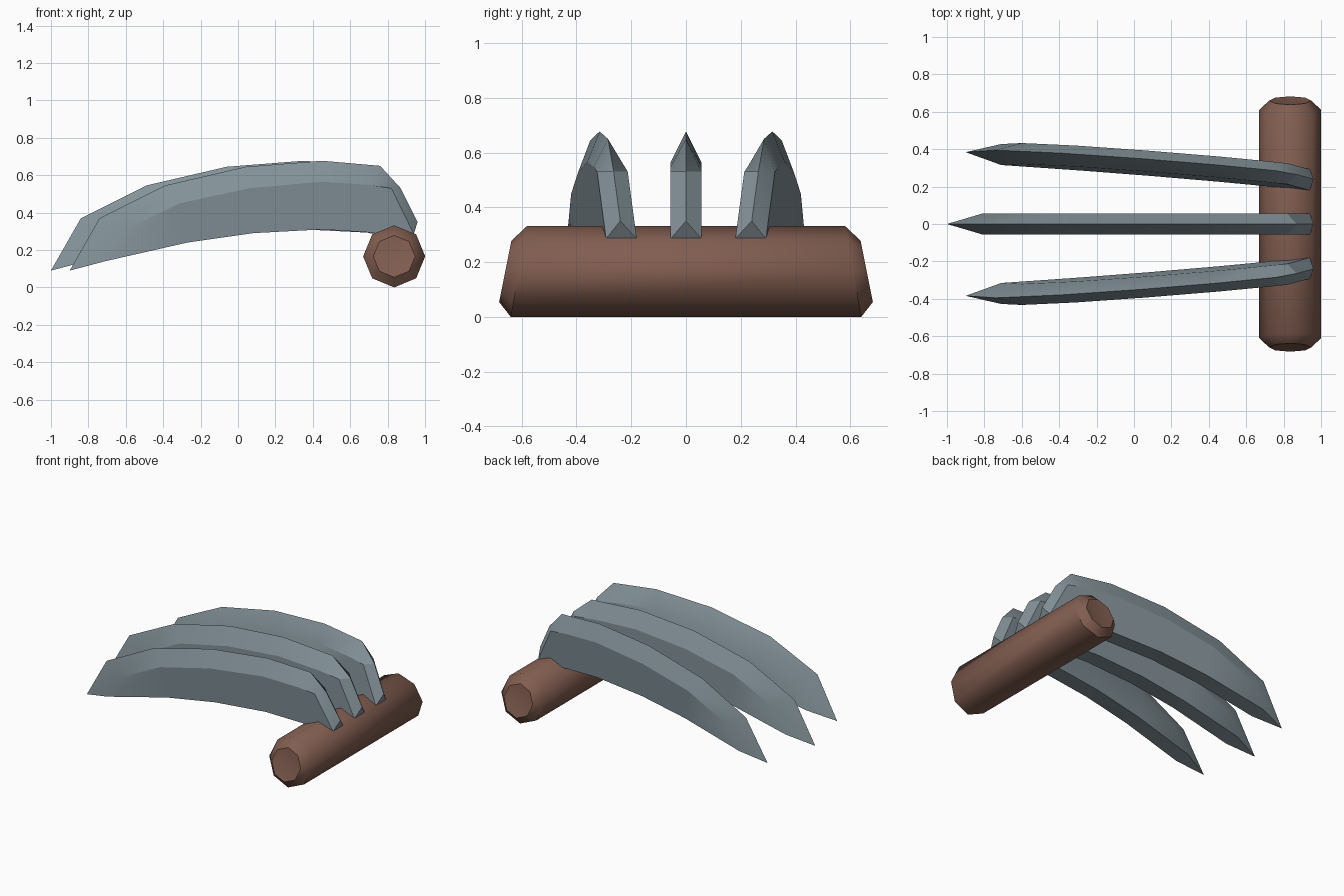
import bpy, bmesh, math

if "Cube" in bpy.data.objects:
    bpy.data.objects.remove(bpy.data.objects["Cube"])


def material(name, rgb):
    m = bpy.data.materials.new(name)
    m.diffuse_color = (*rgb, 1)
    m.use_nodes = True
    m.node_tree.nodes["Principled BSDF"].inputs["Base Color"].default_value = m.diffuse_color
    return m


def finish(name, bm, mat, angle):
    bmesh.ops.recalc_face_normals(bm, faces=bm.faces)
    mesh = bpy.data.meshes.new(name)
    bm.to_mesh(mesh)
    bm.free()
    mesh.materials.append(mat)
    ob = bpy.data.objects.new(name, mesh)
    bpy.context.collection.objects.link(ob)
    bpy.ops.object.select_all(action='DESELECT')
    ob.select_set(True)
    bpy.context.view_layer.objects.active = ob
    bpy.ops.object.shade_smooth_by_angle(angle=math.radians(angle))
    return ob


def bridge(bm, a, b):
    n = len(a)
    for i in range(n):
        j = (i + 1) % n
        bm.faces.new((a[i], a[j], b[j], b[i]))


steel = material("blue grey steel", (0.23, 0.29, 0.32))
wood = material("brown grip", (0.22, 0.11, 0.08))

# Grip: octagonal bar with slanted, chamfered, slightly dished ends
CX, CZ = 0.835, 0.166
bm = bmesh.new()


def grip_ring(side, y, r, slant):
    ring = []
    for k in range(8):
        a = k * math.pi / 4
        dz = r * math.sin(a)
        ring.append(bm.verts.new((CX + r * math.cos(a), side * (y - slant * dz), CZ + dz)))
    return ring


rings = [grip_ring(-1, 0.66, 0.112, 0.2), grip_ring(-1, 0.61, 0.166, 0.18),
         grip_ring(1, 0.61, 0.166, 0.18), grip_ring(1, 0.66, 0.112, 0.2)]
for a, b in zip(rings, rings[1:]):
    bridge(bm, a, b)
for ring, y in ((rings[0], -0.645), (rings[-1], 0.645)):
    hub = bm.verts.new((CX, y, CZ))
    for i in range(8):
        bm.faces.new((ring[i], ring[(i + 1) % 8], hub))
finish("grip", bm, wood, 46)

# Blade stations from tip to root: ridge, shoulder, underside as (x, z), and reach weight
STATIONS = [
    ((-0.74, 0.37), (-0.60, 0.31), (-0.71, 0.14), 1),
    ((-0.39, 0.545), (-0.31, 0.45), (-0.27, 0.24), 1),
    ((0.04, 0.645), (0.06, 0.53), (0.08, 0.29), 1),
    ((0.45, 0.677), (0.45, 0.565), (0.45, 0.31), 1),
    ((0.76, 0.65), (0.70, 0.548), (0.72, 0.293), 0.3),
    ((0.87, 0.53), (0.82, 0.53), (0.80, 0.27), 0),
    ((0.96, 0.35), (0.94, 0.285), (0.90, 0.24), 0),
]
HALF = 0.056


def blade(name, side):
    bm = bmesh.new()
    reach = 0.0 if side else 0.1      # the middle blade is longer

    def vert(p, w, weight):
        x, z = p
        # outer blades fan out toward the tip and lean outward
        y = side * (0.24 + 0.09 * (0.96 - x) + 0.09 * (z - 0.35)) + w
        return bm.verts.new((x - reach * weight, y, z))

    rings = [[vert(r, 0, k), vert(s, HALF, k), vert(u, HALF, k),
              vert(u, -HALF, k), vert(s, -HALF, k)] for r, s, u, k in STATIONS]
    for a, b in zip(rings, rings[1:]):
        bridge(bm, a, b)
    bm.faces.new(rings[-1])
    # pointed tip
    tip = vert((-0.9, 0.09), 0, 1)
    r, s1, u1, u2, s2 = rings[0]
    bm.faces.new((tip, r, s1, u1))
    bm.faces.new((tip, u2, s2, r))
    bm.faces.new((tip, u1, u2))
    finish(name, bm, steel, 25)


for name, side in (("front_blade", -1), ("middle_blade", 0), ("back_blade", 1)):
    blade(name, side)
